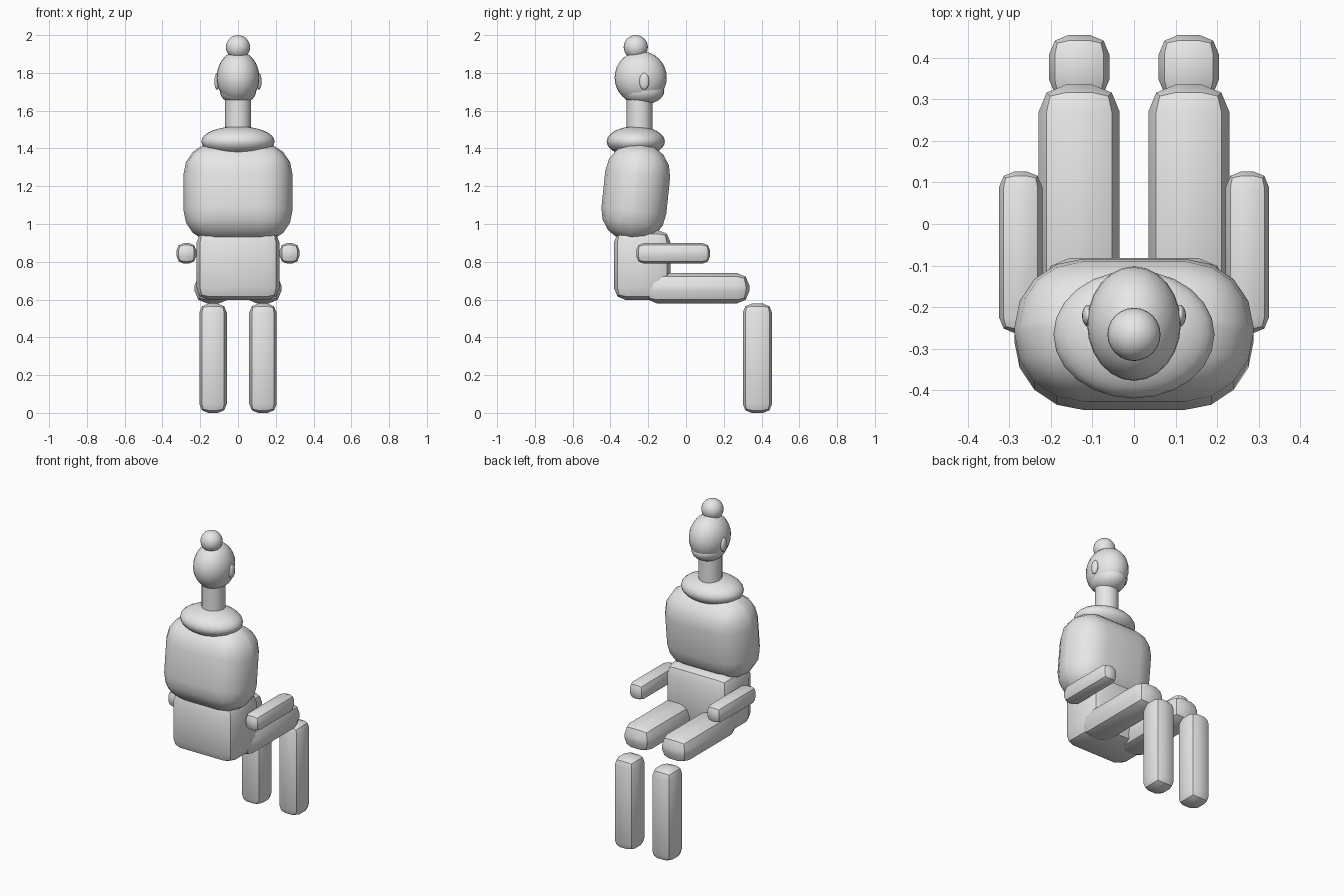
import bpy
import bmesh
import math
from mathutils import Matrix

cube = bpy.data.objects.get("Cube")
if cube:
    bpy.data.objects.remove(cube, do_unlink=True)

grey = bpy.data.materials.new("plain_grey")
grey.use_nodes = True
colour = (0.8, 0.8, 0.8, 1)
grey.diffuse_color = colour
grey.node_tree.nodes["Principled BSDF"].inputs["Base Color"].default_value = colour


def finish(bm, name, centre, tilt=0):
    """Turn a bmesh into a placed, smooth-shaded object."""
    mesh = bpy.data.meshes.new(name)
    bm.to_mesh(mesh)
    bm.free()
    mesh.materials.append(grey)
    obj = bpy.data.objects.new(name, mesh)
    bpy.context.collection.objects.link(obj)
    obj.location = centre
    obj.rotation_euler.x = math.radians(tilt)
    bpy.ops.object.select_all(action='DESELECT')
    obj.select_set(True)
    bpy.context.view_layer.objects.active = obj
    bpy.ops.object.shade_smooth_by_angle(angle=math.radians(30))
    return obj


def rounded_box(name, centre, size, radius, segments=2, tilt=0):
    bm = bmesh.new()
    bmesh.ops.create_cube(bm, size=1, matrix=Matrix.Diagonal((*size, 1)))
    bmesh.ops.bevel(bm, geom=bm.edges[:], offset=radius, segments=segments,
                    profile=0.5, affect='EDGES', clamp_overlap=True)
    return finish(bm, name, centre, tilt)


def ellipsoid(name, centre, radii, tilt=0):
    bm = bmesh.new()
    bmesh.ops.create_uvsphere(bm, u_segments=24, v_segments=16, radius=1,
                              matrix=Matrix.Diagonal((*radii, 1)))
    return finish(bm, name, centre, tilt)


# Trunk
rounded_box("pelvis", (0, -0.232, 0.782), (0.44, 0.3, 0.37), 0.065)
rounded_box("torso", (0, -0.266, 1.167), (0.576, 0.345, 0.525), 0.165, 4, -6)
ellipsoid("collar", (0, -0.266, 1.437), (0.194, 0.154, 0.08))

# Neck
bm = bmesh.new()
bmesh.ops.create_cone(bm, cap_ends=True, segments=32, radius1=0.068,
                      radius2=0.068, depth=0.24)
finish(bm, "neck", (0, -0.246, 1.56))

# Head, jaw and hair bun
ellipsoid("head", (0, -0.24, 1.775), (0.113, 0.138, 0.14))
ellipsoid("jaw", (0, -0.23, 1.705), (0.096, 0.115, 0.073))
ellipsoid("hair_bun", (0, -0.266, 1.936), (0.064, 0.064, 0.064))

# Paired parts
for side, s in (("left", 1), ("right", -1)):
    ellipsoid(side + "_ear", (s * 0.111, -0.221, 1.755), (0.014, 0.026, 0.044))
    rounded_box(side + "_forearm", (s * 0.273, -0.068, 0.845),
                (0.104, 0.39, 0.108), 0.038)
    rounded_box(side + "_thigh", (s * 0.132, 0.058, 0.66),
                (0.195, 0.555, 0.16), 0.065)
    rounded_box(side + "_lower_leg", (s * 0.132, 0.378, 0.289),
                (0.145, 0.155, 0.578), 0.047)
